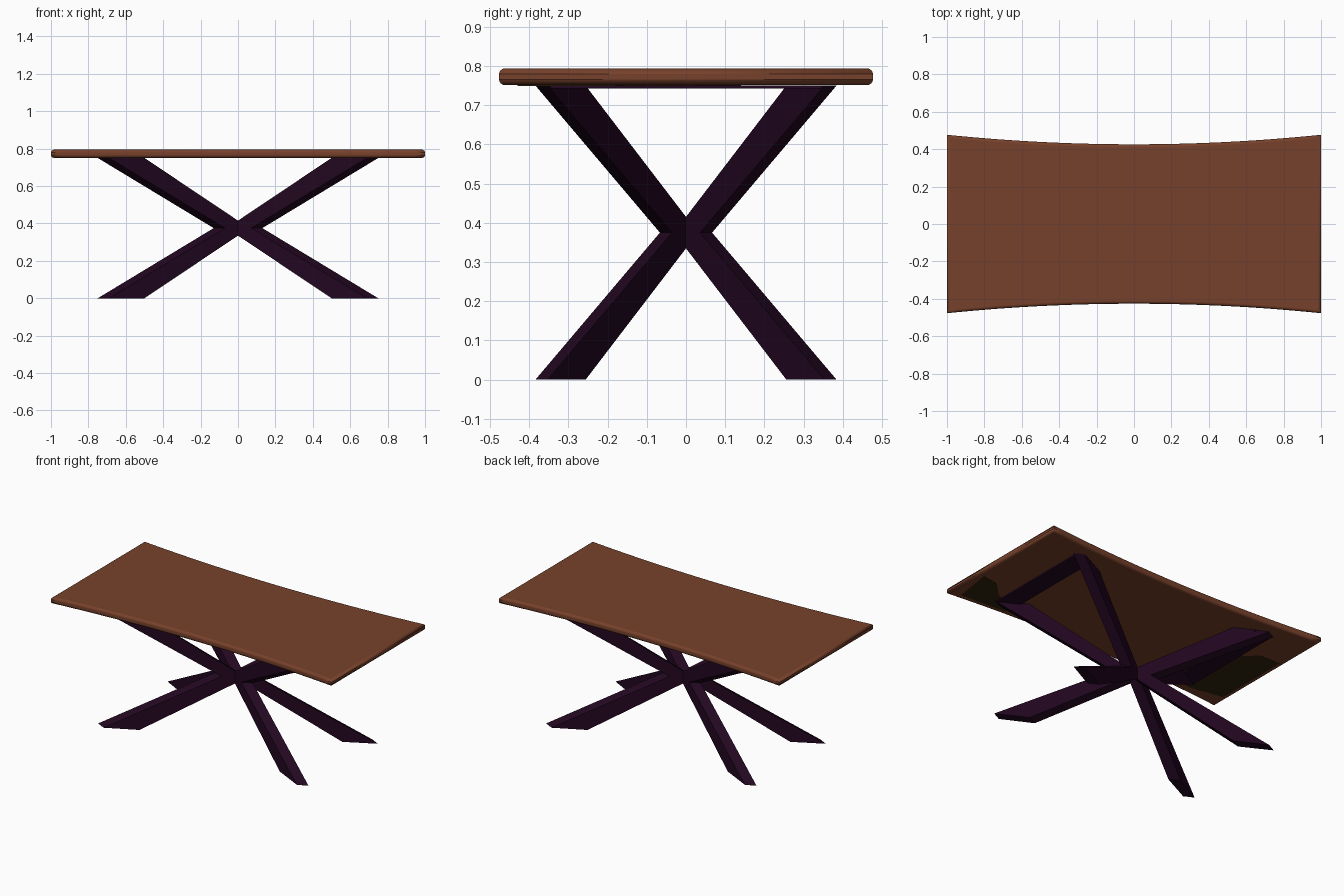
import bpy, bmesh

if "Cube" in bpy.data.objects:
    bpy.data.objects.remove(bpy.data.objects["Cube"])


def material(name, col):
    m = bpy.data.materials.new(name)
    m.diffuse_color = (*col, 1)
    m.use_nodes = True
    m.node_tree.nodes["Principled BSDF"].inputs["Base Color"].default_value = m.diffuse_color
    return m


WOOD = material("warm_brown_wood", (0.185, 0.053, 0.024))
DARK = material("dark_purple_metal", (0.0165, 0.0022, 0.0150))
OLIVE = material("dark_olive_underside", (0.030, 0.017, 0.004))


def loft(name, rings, mat):
    """Closed solid through a list of equal-length point rings."""
    bm = bmesh.new()
    vs = [[bm.verts.new(p) for p in r] for r in rings]
    n = len(vs[0])
    for a, b in zip(vs, vs[1:]):
        for i in range(n):
            j = (i + 1) % n
            bm.faces.new((a[i], a[j], b[j], b[i]))
    bm.faces.new(vs[0])
    bm.faces.new(vs[-1])
    bmesh.ops.recalc_face_normals(bm, faces=bm.faces)
    me = bpy.data.meshes.new(name)
    bm.to_mesh(me)
    bm.free()
    me.materials.append(mat)
    ob = bpy.data.objects.new(name, me)
    bpy.context.collection.objects.link(ob)
    return ob


def plate(name, plan, z0, z1, mat):
    return loft(name, [[(x, y, z) for x, y in plan] for z in (z0, z1)], mat)


# Tabletop: outline with inward-curved long sides, rounded rim
N = 32
xs = [-1 + 2 * i / N for i in range(N + 1)]
half = lambda x: 0.426 + 0.051 * x * x
outline = [(x, -half(x)) for x in xs] + [(x, half(x)) for x in reversed(xs)]
top = plate("tabletop", outline, 0.751, 0.794, WOOD)
bev = top.modifiers.new("rounded_rim", "BEVEL")
bev.width = 0.015
bev.segments = 4
bev.limit_method = "ANGLE"
bev.angle_limit = 0.7
# Keep the plan corners sharp: bevel only the rim edges
att = top.data.attributes.new("bevel_weight_edge", "FLOAT", "EDGE")
for e in top.data.edges:
    a, b = (top.data.vertices[i].co for i in e.vertices)
    att.data[e.index].value = 1.0 if abs(a.z - b.z) < 1e-4 else 0.0
bev.limit_method = "WEIGHT"
bpy.context.view_layer.objects.active = top
top.select_set(True)
bpy.ops.object.shade_smooth_by_angle(angle=0.6)
top.select_set(False)

# Crossed legs: tapered half-legs mirrored about the hub
K = 0.512
foot = [(0.75, 0.69), (0.69, 0.75), (0.50, 0.565), (0.565, 0.50)]
hub = [(0.13, 0.07), (0.07, 0.13), (-0.06, 0.0), (0.0, -0.06)]
for level, z_end in (("lower", 0.0), ("upper", 0.75)):
    for sx, nx in ((-1, "left"), (1, "right")):
        for sy, ny in ((-1, "front"), (1, "back")):
            loft(f"{level}_leg_{ny}_{nx}",
                 [[(sx * x, sy * y * K, z) for x, y in ring]
                  for ring, z in ((foot, z_end), (hub, 0.375))], DARK)

# Thin mounting plates joining the upper leg ends under the tabletop
for s, n in ((-1, "left"), (1, "right")):
    plan = [(0.61, -0.35), (0.735, -0.35), (0.735, 0.35), (0.61, 0.35)]
    plate(f"mounting_plate_{n}", [(s * x, y) for x, y in plan], 0.742, 0.7505, DARK)

# Dark patches on the underside of the tabletop
plate("underside_patch_left",
      [(-0.97, -0.36), (-0.75, -0.40), (-0.45, -0.33), (-0.42, -0.22),
       (-0.60, -0.16), (-0.68, 0.02), (-0.84, 0.14), (-0.97, 0.14)],
      0.7495, 0.752, OLIVE)
plate("underside_patch_right",
      [(0.62, -0.41), (0.93, -0.43), (0.97, -0.18), (0.86, -0.20),
       (0.76, -0.30), (0.62, -0.32)],
      0.7495, 0.752, OLIVE)
